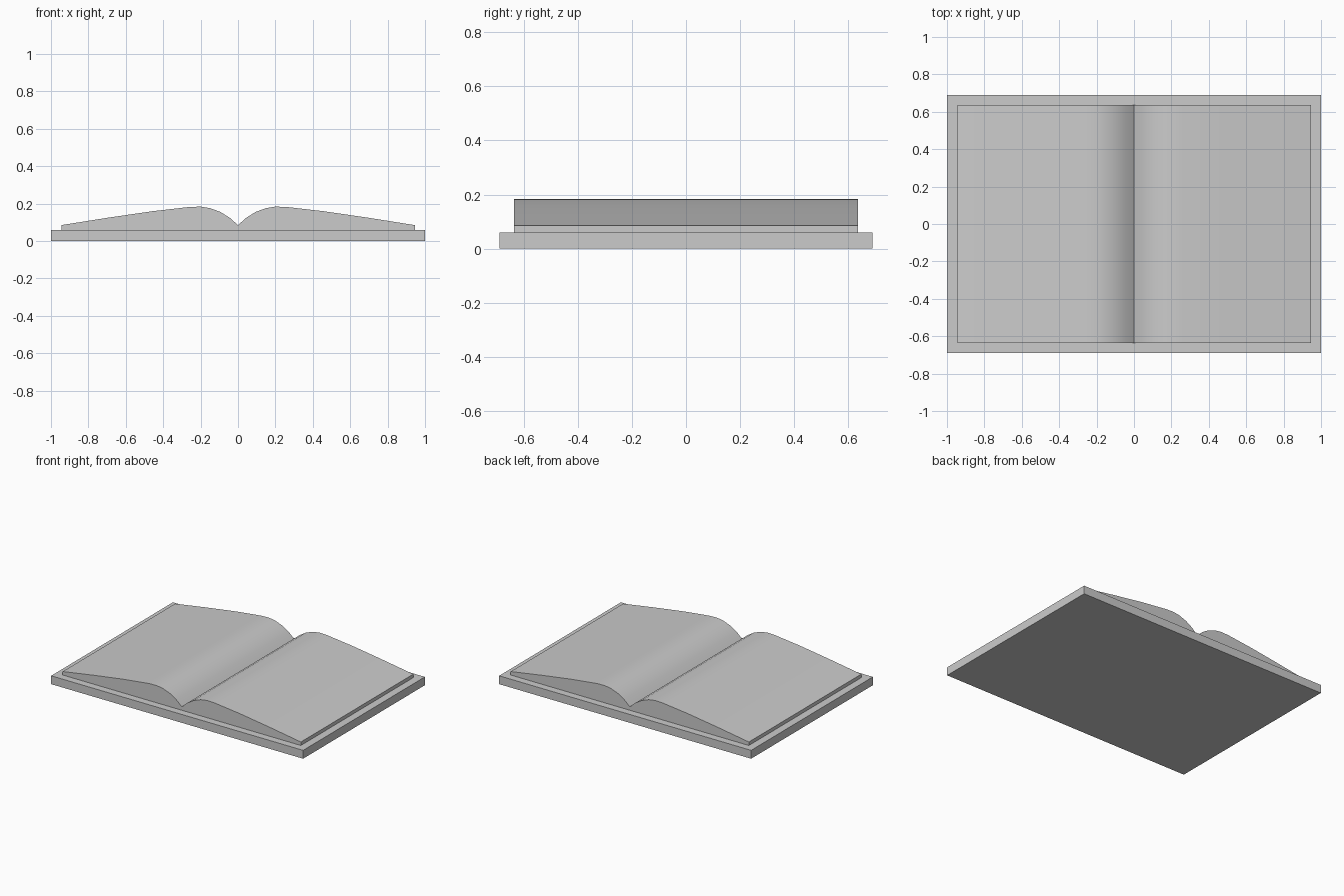
import bpy, bmesh

if "Cube" in bpy.data.objects:
    bpy.data.objects.remove(bpy.data.objects["Cube"])


def extrude_profile(name, profile, half_depth):
    """Solid made from an x-z outline, extruded along y."""
    bm = bmesh.new()
    face = bm.faces.new([bm.verts.new((x, -half_depth, z)) for x, z in profile])
    result = bmesh.ops.extrude_face_region(bm, geom=[face])
    verts = [v for v in result["geom"] if isinstance(v, bmesh.types.BMVert)]
    bmesh.ops.translate(bm, verts=verts, vec=(0, 2 * half_depth, 0))
    bmesh.ops.recalc_face_normals(bm, faces=bm.faces)
    mesh = bpy.data.meshes.new(name)
    bm.to_mesh(mesh)
    bm.free()
    obj = bpy.data.objects.new(name, mesh)
    bpy.context.collection.objects.link(obj)
    return obj


# Flat open cover
extrude_profile("cover", [(-1, 0), (1, 0), (1, 0.06), (-1, 0.06)], 0.69)

# Page block: half outline from the gutter to the outer edge, mirrored
half = [(0.045, 0.125), (0.095, 0.156), (0.15, 0.176), (0.20, 0.184),
        (0.26, 0.182), (0.46, 0.159), (0.70, 0.124), (0.945, 0.085), (0.945, 0.06)]
outline = [(-x, z) for x, z in reversed(half)] + [(0, 0.085)] + half
pages = extrude_profile("pages", outline, 0.637)

# Smooth the curved page surface, keeping the gutter and edges sharp
bpy.context.view_layer.objects.active = pages
pages.select_set(True)
bpy.ops.object.shade_smooth_by_angle(angle=0.6)
